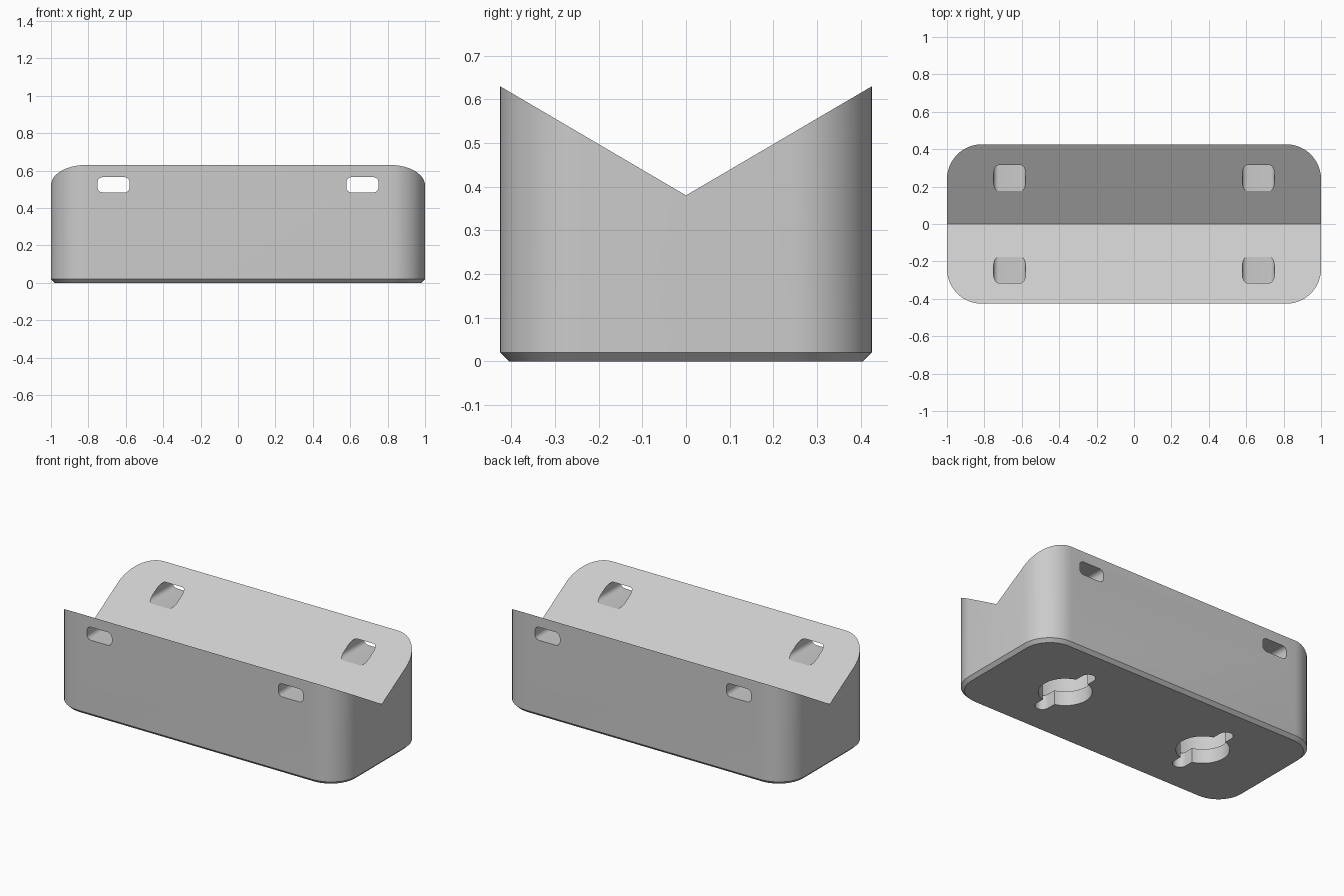
import bpy, bmesh, math
from mathutils import Matrix

cube = bpy.data.objects.get("Cube")
if cube:
    bpy.data.objects.remove(cube, do_unlink=True)

grey = bpy.data.materials.new("light grey plastic")
grey.use_nodes = True
grey.diffuse_color = (0.6, 0.6, 0.6, 1)
grey.node_tree.nodes["Principled BSDF"].inputs["Base Color"].default_value = (0.6, 0.6, 0.6, 1)


def rounded_outline(hx, hy, r, steps=12):
    """Counter-clockwise rounded rectangle with half sizes hx, hy."""
    pts = []
    for i, (sx, sy) in enumerate([(1, 1), (-1, 1), (-1, -1), (1, -1)]):
        for k in range(steps + 1):
            a = math.pi / 2 * (i + k / steps)
            pts.append((sx * (hx - r) + r * math.cos(a), sy * (hy - r) + r * math.sin(a)))
    return pts


def loft(name, rings, matrix=Matrix()):
    """Closed solid through a stack of (outline, z) rings."""
    bm = bmesh.new()
    loops = [[bm.verts.new((x, y, z)) for x, y in outline] for outline, z in rings]
    for low, high in zip(loops, loops[1:]):
        for i in range(len(low)):
            j = (i + 1) % len(low)
            bm.faces.new((low[i], low[j], high[j], high[i]))
    bm.faces.new(loops[0][::-1])
    bm.faces.new(loops[-1])
    bmesh.ops.remove_doubles(bm, verts=bm.verts, dist=1e-5)
    bmesh.ops.recalc_face_normals(bm, faces=bm.faces)
    bm.transform(matrix)
    mesh = bpy.data.meshes.new(name)
    bm.to_mesh(mesh)
    bm.free()
    mesh.materials.append(grey)
    obj = bpy.data.objects.new(name, mesh)
    bpy.context.collection.objects.link(obj)
    return obj


def prism(name, outline, z0, z1, matrix=Matrix()):
    return loft(name, [(outline, z0), (outline, z1)], matrix)


def circle(r, n=64):
    return [(r * math.cos(math.tau * i / n), r * math.sin(math.tau * i / n)) for i in range(n)]


# Rounded block with a chamfered foot
HX, HY, R, CH = 1.0, 0.426, 0.186, 0.02
wall = rounded_outline(HX, HY, R)
body = loft("cradle_block", [(rounded_outline(HX - CH, HY - CH, R - CH), 0), (wall, CH), (wall, 0.8)])

cutters = []
# V-shaped valley along the top
slope = 0.25 / HY
w = 0.6
valley = [(0, 0.38), (w, 0.38 + slope * w), (w, 1), (-w, 1), (-w, 0.38 + slope * w)]
# Local x, y, z become world y, z, x
to_x_axis = Matrix(((0, 0, 1, 0), (1, 0, 0, 0), (0, 1, 0, 0), (0, 0, 0, 1)))
cutters.append(prism("valley_cutter", valley, -1.2, 1.2, to_x_axis))

for side in (-1, 1):
    # Strap slots running front to back
    strap = Matrix.Translation((side * 0.665, 0, 0.524)) @ Matrix.Rotation(math.pi / 2, 4, 'X')
    cutters.append(prism("strap_cutter", rounded_outline(0.086, 0.041, 0.028, 6), -0.6, 0.6, strap))
    # Twist-lock mounting hole with two lobes and a wider pocket inside
    hole = Matrix.Translation((side * 0.5, 0, 0))
    cutters.append(prism("pocket_cutter", circle(0.245), 0.09, 0.25, hole))
    cutters.append(prism("hole_cutter", circle(0.15), -0.1, 0.16, hole))
    cutters.append(prism("lobe_cutter", rounded_outline(0.042, 0.24, 0.0419, 8), -0.1, 0.14, hole))

bpy.context.view_layer.objects.active = body
for cutter in cutters:
    mod = body.modifiers.new("cut", 'BOOLEAN')
    mod.operation = 'DIFFERENCE'
    mod.solver = 'EXACT'
    mod.object = cutter
    bpy.ops.object.modifier_apply(modifier=mod.name)
    bpy.data.objects.remove(cutter, do_unlink=True)

# Smooth rounded walls, sharp edges kept
for obj in bpy.context.selected_objects:
    obj.select_set(False)
body.select_set(True)
bpy.ops.object.shade_smooth_by_angle(angle=math.radians(30))
